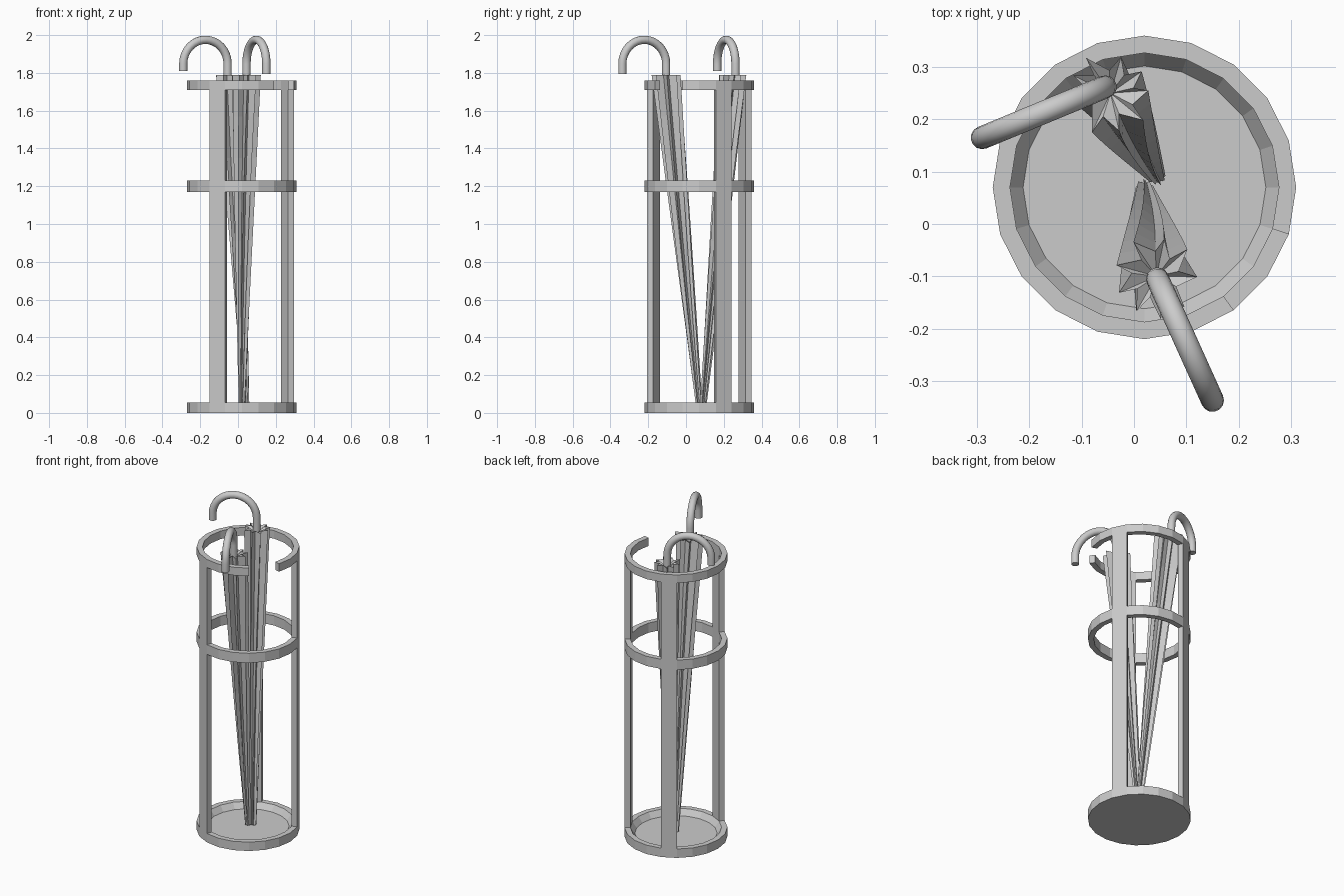
import bpy, bmesh, math, random
from mathutils import Vector

if "Cube" in bpy.data.objects:
    bpy.data.objects.remove(bpy.data.objects["Cube"])

random.seed(4)
CX, CY, N = 0.02, 0.07, 20          # stand axis and side count
R_OUT, R_IN = 0.29, 0.257


def finish(name, bm, smooth=False):
    bmesh.ops.recalc_face_normals(bm, faces=bm.faces)
    me = bpy.data.meshes.new(name)
    bm.to_mesh(me)
    bm.free()
    ob = bpy.data.objects.new(name, me)
    bpy.context.collection.objects.link(ob)
    if smooth:
        bpy.ops.object.select_all(action='DESELECT')
        bpy.context.view_layer.objects.active = ob
        ob.select_set(True)
        bpy.ops.object.shade_smooth_by_angle(angle=math.radians(40))
    return ob


def loft(bm, rings, closed=False):
    n = len(rings[0])
    pairs = list(zip(rings, rings[1:])) + ([(rings[-1], rings[0])] if closed else [])
    for a, b in pairs:
        for i in range(n):
            j = (i + 1) % n
            bm.faces.new((a[i], a[j], b[j], b[i]))


def band(name, z0, z1, first=0, count=N):
    """Rectangular section swept around the stand axis over whole sides."""
    bm = bmesh.new()
    full = count == N
    rings = []
    for k in range(count if full else count + 1):
        a = 2 * math.pi * (first + k) / N
        rings.append([bm.verts.new((CX + r * math.cos(a), CY + r * math.sin(a), z))
                      for r, z in ((R_IN, z0), (R_OUT, z0), (R_OUT, z1), (R_IN, z1))])
    loft(bm, rings, full)
    if not full:
        bm.faces.new(rings[0])
        bm.faces.new(rings[-1])
    return finish(name, bm)


# Base tray with sloped inner wall
bm = bmesh.new()
tray = [[bm.verts.new((CX + r * math.cos(2 * math.pi * k / N),
                       CY + r * math.sin(2 * math.pi * k / N), z)) for k in range(N)]
        for r, z in ((R_OUT, 0), (R_OUT, 0.055), (R_IN, 0.055), (0.232, 0.02))]
loft(bm, tray)
bm.faces.new(tray[0])
bm.faces.new(tray[-1])
finish("base_tray", bm)

# Middle hoop, and top hoop with its two-side gap at front right
band("middle_hoop", 1.17, 1.23)
band("top_hoop", 1.71, 1.76, first=-1, count=N - 2)

# Posts, one side wide
for name, side in (("right_post", 1), ("back_post", 6), ("front_post", 13)):
    band(name + "_lower", 0.055, 1.17, side, 1)
    band(name + "_upper", 1.23, 1.71, side, 1)


def canopy(name, bottom, top, twist):
    """Rolled cloth: tapering pleated star, open-topped with a sunken centre."""
    bm = bmesh.new()
    bottom, top = Vector(bottom), Vector(top)
    folds = 9
    shape = []
    for i in range(folds):
        a = 2 * math.pi * i / folds
        shape.append((a + random.uniform(0.05, 0.3), random.uniform(0.88, 1.05)))
        shape.append((a + 0.42, random.uniform(0.5, 0.6)))
    rings = []
    steps = 8
    for s in range(steps + 1):
        t = s / steps
        c = bottom.lerp(top, t)
        size = 0.017 + 0.064 * t
        rings.append([bm.verts.new((c.x + size * r * math.cos(a + twist * t),
                                    c.y + size * r * math.sin(a + twist * t), c.z))
                      for a, r in shape])
    loft(bm, rings)
    bm.faces.new(rings[0])
    hub = bm.verts.new(top - Vector((0, 0, 0.03)))
    last = rings[-1]
    for i in range(len(last)):
        bm.faces.new((last[i], last[(i + 1) % len(last)], hub))
    finish(name, bm)


def handle(name, start, end, end_z):
    """Round crook: straight stem, half circle, short drop."""
    p, q = Vector(start), Vector(end)
    d = q - p
    r = d.length / 2
    d.normalize()
    zc = 1.975 - r
    pts = [(0, 1.72)] + [(r - r * math.cos(math.pi * k / 16), zc + r * math.sin(math.pi * k / 16))
                         for k in range(17)] + [(2 * r, end_z)]
    path = [Vector((p.x + d.x * u, p.y + d.y * u, z)) for u, z in pts]
    side = Vector((-d.y, d.x, 0))
    bm = bmesh.new()
    rings = []
    for k, c in enumerate(path):
        tan = (path[min(k + 1, len(path) - 1)] - path[max(k - 1, 0)]).normalized()
        nor = tan.cross(side)
        rings.append([bm.verts.new(c + 0.022 * (math.cos(a) * side + math.sin(a) * nor))
                      for a in (2 * math.pi * i / 14 for i in range(14))])
    loft(bm, rings)
    bm.faces.new(rings[0])
    bm.faces.new(rings[-1])
    finish(name, bm, True)


# Two leaning umbrellas
canopy("back_umbrella_cloth", (0.045, 0.09, 0.03), (-0.045, 0.25, 1.79), 0.5)
handle("back_umbrella_handle", (-0.055, 0.262), (-0.29, 0.165), 1.81)
canopy("front_umbrella_cloth", (0.02, 0.07, 0.03), (0.043, -0.1, 1.79), 0.5)
handle("front_umbrella_handle", (0.045, -0.105), (0.15, -0.337), 1.795)
